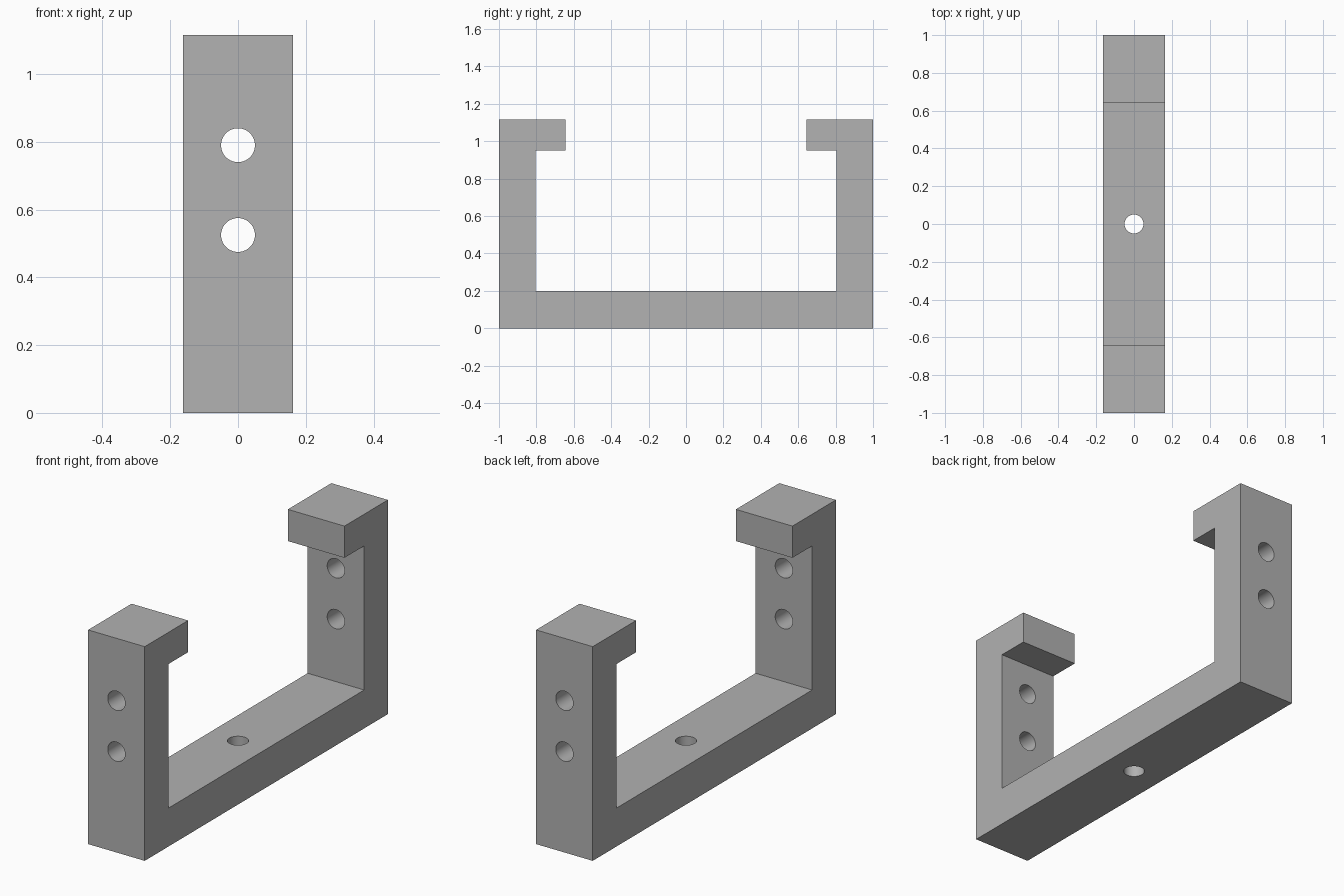
import bpy
import bmesh
import math

cube = bpy.data.objects.get("Cube")
if cube:
    bpy.data.objects.remove(cube, do_unlink=True)

HALF_WIDTH = 0.163
HOLE_RADIUS = 0.05

grey = bpy.data.materials.new("plain grey")
grey.use_nodes = True
colour = (0.445, 0.445, 0.445, 1)
grey.diffuse_color = colour
grey.node_tree.nodes["Principled BSDF"].inputs["Base Color"].default_value = colour

# Bracket: half of the side profile, mirrored in y and extruded along x
half = [(1, 0), (1, 1.115), (0.643, 1.115), (0.643, 0.95), (0.805, 0.95), (0.805, 0.2)]
profile = half + [(-y, z) for y, z in reversed(half)]
bm = bmesh.new()
face = bm.faces.new([bm.verts.new((-HALF_WIDTH, y, z)) for y, z in profile])
sweep = bmesh.ops.extrude_face_region(bm, geom=[face])
moved = [v for v in sweep["geom"] if isinstance(v, bmesh.types.BMVert)]
bmesh.ops.translate(bm, verts=moved, vec=(2 * HALF_WIDTH, 0, 0))
bmesh.ops.recalc_face_normals(bm, faces=bm.faces)
mesh = bpy.data.meshes.new("bracket")
bm.to_mesh(mesh)
bm.free()
mesh.materials.append(grey)
bracket = bpy.data.objects.new("bracket", mesh)
bpy.context.collection.objects.link(bracket)


def drill(name, location, tilt, depth):
    """Cut one round hole through the bracket."""
    bpy.ops.mesh.primitive_cylinder_add(
        vertices=48, radius=HOLE_RADIUS, depth=depth,
        location=location, rotation=(tilt, 0, 0))
    cutter = bpy.context.object
    cutter.name = name
    cutter.hide_render = True
    cutter.data.materials.append(grey)
    cut = bracket.modifiers.new(name, "BOOLEAN")
    cut.operation = "DIFFERENCE"
    cut.solver = "EXACT"
    cut.object = cutter
    bpy.ops.object.select_all(action="DESELECT")
    bracket.select_set(True)
    bpy.context.view_layer.objects.active = bracket
    bpy.ops.object.modifier_apply(modifier=cut.name)
    bpy.data.objects.remove(cutter, do_unlink=True)


# Screw holes: two through both uprights, one through the base
for z in (0.525, 0.79):
    drill("upright_hole", (0, 0, z), math.pi / 2, 2.4)
drill("base_hole", (0, 0, 0.1), 0, 0.4)

bpy.ops.object.shade_smooth_by_angle(angle=math.radians(30))
